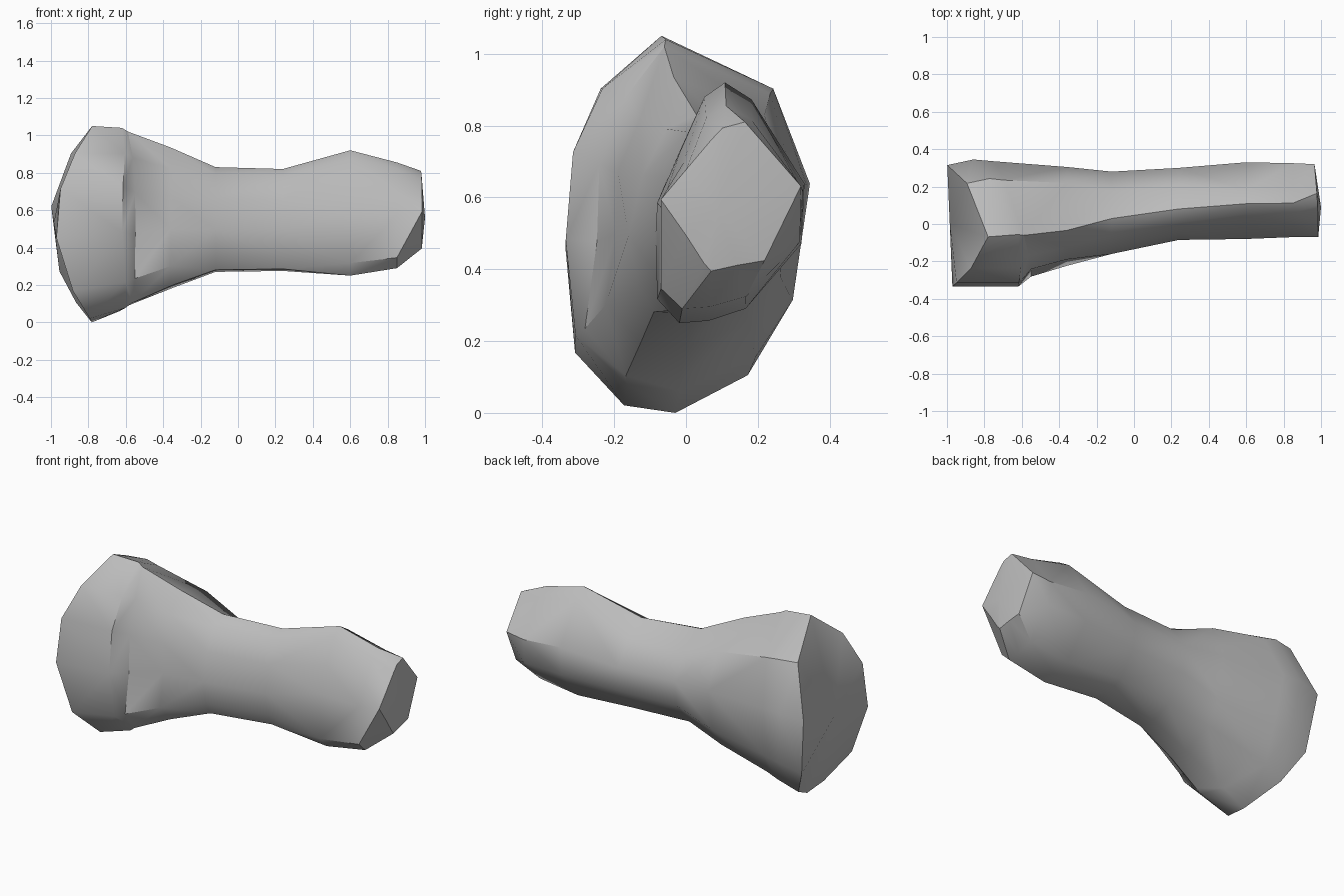
import bpy
import bmesh
from math import radians
from mathutils import Vector

cube = bpy.data.objects.get("Cube")
if cube:
    bpy.data.objects.remove(cube, do_unlink=True)

# Unit outlines (depth, height), from the crest round the front to the back
WIDE = [(.41, 1), (.15, .86), (.03, .68), (0, .43), (.04, .16), (.25, .02),
        (.47, 0), (.78, .1), (.93, .26), (1, .59), (.85, .86)]
STEP = [(.41, 1), (.25, .85), (.14, .65), (.13, .42), (.08, .16)] + WIDE[5:]
NARROW = [(.46, 1), (.32, .94), (.16, .72), (0, .5), (0, .1), (.15, 0),
          (.35, .01), (.6, .06), (.98, .33), (1, .58), (.64, .93)]
WAIST = [(.43, 1), (.24, .93), (.09, .7), (0, .4), (.06, .15), (.16, .02),
         (.4, 0), (.68, .08), (.95, .33), (1, .6), (.76, .86)]
TIP = [(.44, .96), (.36, .88), (.18, .68), (0, .48), (.18, .24), (.31, .05),
       (.36, 0), (.55, .04), (.74, .07), (1, .57), (.6, 1)]


def section(outline, x, depth, height, dome=0.0, skew=0.0):
    """One cross-section fitted to its depth and height ranges."""
    return [(x + dome * (2 * v - 1) ** 2 - skew * u * u,
             depth[0] + u * (depth[1] - depth[0]),
             height[0] + v * (height[1] - height[0])) for u, v in outline]


def reach(p, q):
    """Distance of the middle of an edge from the long axis."""
    middle = (p.co + q.co) / 2
    return (middle.yz - Vector((.1, .56))).length


sections = [
    section(WIDE, -.975, (-.335, .315), (0, 1.05), dome=.2, skew=.03),  # broad end
    section(WIDE, -.62, (-.335, .345), (.06, 1.04), dome=.04, skew=.24),  # rim
    section(STEP, -.545, (-.335, .335), (.085, 1.02), dome=-.01, skew=.2),  # step
    section(STEP, -.36, (-.27, .305), (.18, .935)),           # taper
    section(WAIST, -.12, (-.16, .28), (.27, .83)),            # waist
    section(WAIST, .24, (-.085, .3), (.275, .82)),
    section(NARROW, .6, (-.08, .33), (.25, .92)),             # rounded knob
    section(NARROW, .85, (-.07, .325), (.29, .855)),
    section(TIP, .985, (-.07, .32), (.395, .81), skew=.02),   # blunt tip
]

# Loft the sections into one closed stone, folding each panel outwards
bm = bmesh.new()
rings = [[bm.verts.new(p) for p in ring] for ring in sections]
count = len(WIDE)
for a, b in zip(rings, rings[1:]):
    for i in range(count):
        j = (i + 1) % count
        if reach(a[i], b[j]) > reach(a[j], b[i]):
            panels = (a[i], a[j], b[j]), (a[i], b[j], b[i])
        else:
            panels = (a[i], a[j], b[i]), (a[j], b[j], b[i])
        for panel in panels:
            bm.faces.new(panel)

# Close both ends with shallow fans
for ring, tip in ((rings[0], (-.985, 0, .53)), (rings[-1], (1, .09, .56))):
    centre = bm.verts.new(tip)
    for i in range(count):
        bm.faces.new((ring[i], ring[(i + 1) % count], centre))

bmesh.ops.recalc_face_normals(bm, faces=bm.faces[:])
mesh = bpy.data.meshes.new("stone_body")
bm.to_mesh(mesh)
bm.free()

stone = bpy.data.objects.new("stone_body", mesh)
bpy.context.collection.objects.link(stone)

# Plain grey stone
grey = bpy.data.materials.new("stone_grey")
grey.use_nodes = True
colour = (.5, .5, .5, 1)
grey.diffuse_color = colour
grey.node_tree.nodes["Principled BSDF"].inputs["Base Color"].default_value = colour
mesh.materials.append(grey)

# Soft shading with the strong edges kept crisp
bpy.context.view_layer.objects.active = stone
stone.select_set(True)
bpy.ops.object.shade_smooth_by_angle(angle=radians(35))
